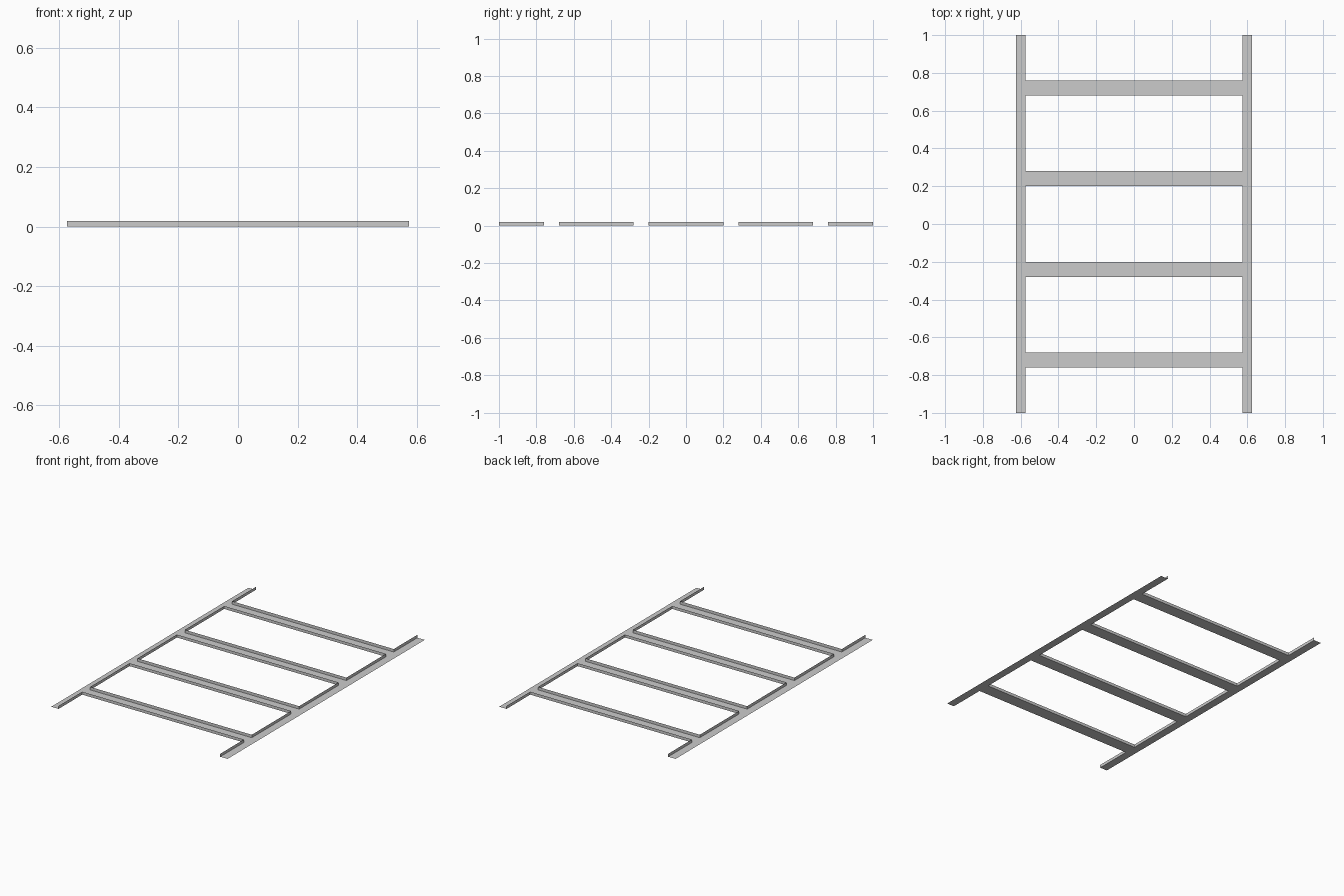
import bpy, bmesh

if "Cube" in bpy.data.objects:
    bpy.data.objects.remove(bpy.data.objects["Cube"])

H = 0.019            # height of the upright lips
XI, XO = 0.574, 0.626  # inner and outer edges of the side rails
RUNGS = [(-0.76, -0.68), (-0.28, -0.20), (0.20, 0.28), (0.68, 0.76)]


def make_object(name, quads):
    bm = bmesh.new()
    for q in quads:
        bm.faces.new([bm.verts.new(p) for p in q])
    bmesh.ops.remove_doubles(bm, verts=bm.verts, dist=1e-5)
    me = bpy.data.meshes.new(name)
    bm.to_mesh(me)
    bm.free()
    ob = bpy.data.objects.new(name, me)
    bpy.context.collection.objects.link(ob)
    return ob


def floor(x0, x1, y0, y1):
    return [(x0, y0, 0), (x1, y0, 0), (x1, y1, 0), (x0, y1, 0)]


def lip(a, b):
    return [(*a, 0), (*b, 0), (*b, H), (*a, H)]


# Side rails: flat strip split at the rungs, inner lip only between rungs
cuts = [-1.0] + [y for r in RUNGS for y in r] + [1.0]
for side, name in ((-1, "left_rail"), (1, "right_rail")):
    x0, x1 = sorted((side * XI, side * XO))
    quads = []
    for i, (y0, y1) in enumerate(zip(cuts, cuts[1:])):
        quads.append(floor(x0, x1, y0, y1))
        if i % 2 == 0:
            quads.append(lip((side * XI, y0), (side * XI, y1)))
    make_object(name, quads)

# Rungs: open channels with a lip along the front and back edges
for i, (y0, y1) in enumerate(RUNGS):
    make_object(f"rung_{i + 1}", [
        floor(-XI, XI, y0, y1),
        lip((-XI, y0), (XI, y0)),
        lip((XI, y1), (-XI, y1)),
    ])
